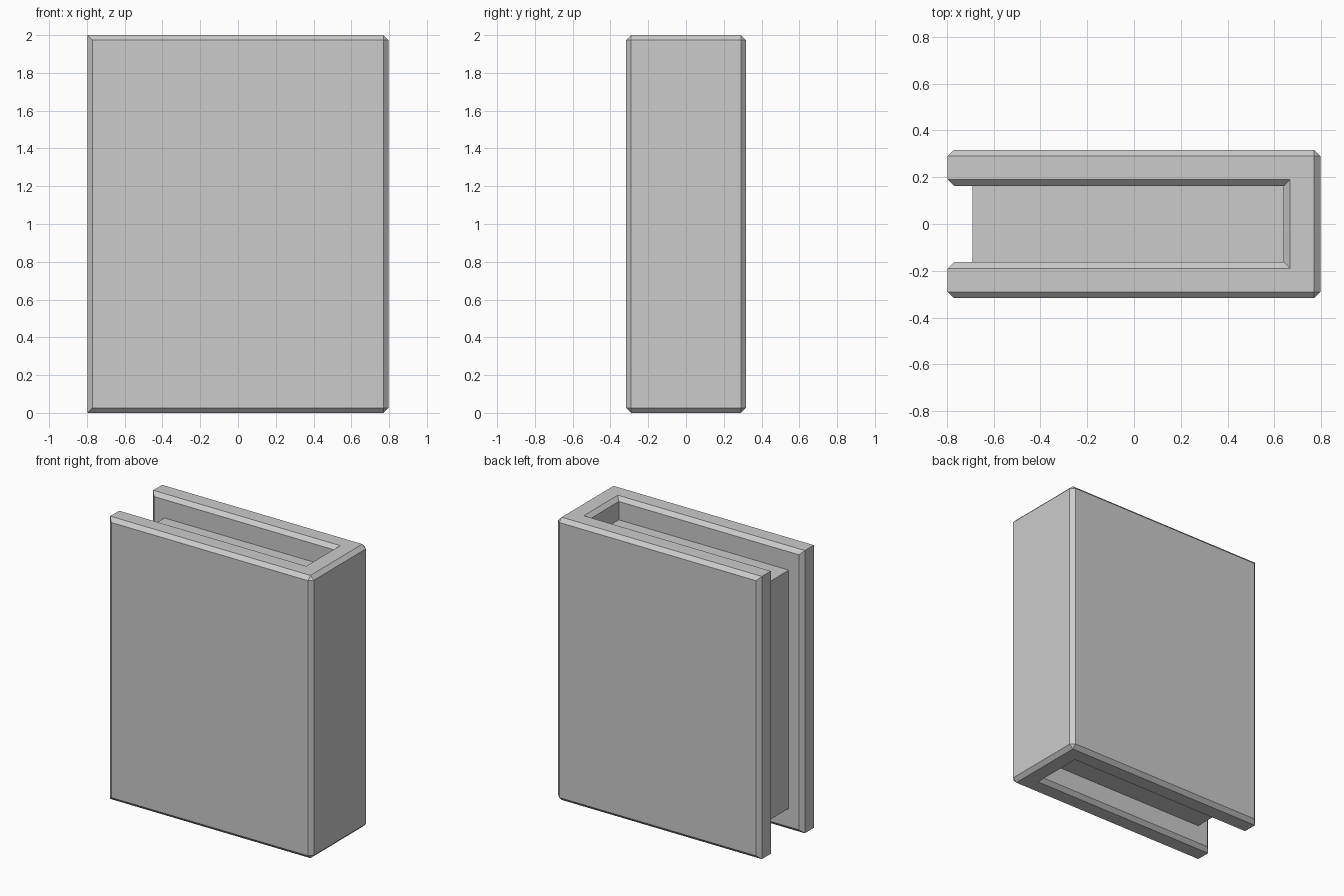
import bpy, bmesh

if "Cube" in bpy.data.objects:
    bpy.data.objects.remove(bpy.data.objects["Cube"])

X, Y, H = 0.797, 0.317, 2.0     # half width, half thickness, height
C = 0.027                       # chamfer size
IX, IY = 0.64, 0.163            # inner faces of the spine and boards
INSET = 0.157                   # page block set back from top and bottom


def finish(bm, name):
    bmesh.ops.remove_doubles(bm, verts=bm.verts, dist=1e-5)
    bmesh.ops.recalc_face_normals(bm, faces=bm.faces)
    mesh = bpy.data.meshes.new(name)
    bm.to_mesh(mesh)
    bm.free()
    obj = bpy.data.objects.new(name, mesh)
    bpy.context.collection.objects.link(obj)
    return obj


def mirrored(half):
    return half + [(x, -y) for x, y in reversed(half)]


# Cover: U-shaped section, narrowed at the rims so every rim edge is chamfered
end_in, end_out = (-X, IY + C), (-X, Y - C)
inner_body = [(IX, IY), (-X + C, IY)]
outer_body = [(-X + C, Y), (X - C, Y), (X, Y - C)]
body = mirrored(inner_body + [end_in, end_out] + outer_body)
rim = mirrored([(IX + C, IY + C), end_in, end_in, end_out, end_out,
                (X - C, Y - C), (X - C, Y - C)])

bm = bmesh.new()
rings = [[bm.verts.new((x, y, z)) for x, y in pts]
         for pts, z in ((rim, 0), (body, C), (body, H - C), (rim, H))]
n = len(body)
for low, high in zip(rings, rings[1:]):
    for i in range(n):
        j = (i + 1) % n
        bm.faces.new((low[i], low[j], high[j], high[i]))
# Rim faces: two boards and the spine, joined by mitres
for ring in (rings[0], rings[-1]):
    upper = (ring[0], ring[2], ring[3], ring[5])
    lower = (ring[13], ring[11], ring[10], ring[8])
    bm.faces.new(upper)
    bm.faces.new(lower)
    bm.faces.new((ring[0], ring[5], ring[8], ring[13]))
finish(bm, "book_cover")

# Page block held between the boards
bm = bmesh.new()
bmesh.ops.create_cube(bm, size=1)
x0 = -0.69
bmesh.ops.scale(bm, vec=(IX - x0, 2 * IY, H - 2 * INSET), verts=bm.verts)
bmesh.ops.translate(bm, vec=((IX + x0) / 2, 0, H / 2), verts=bm.verts)
finish(bm, "page_block")
